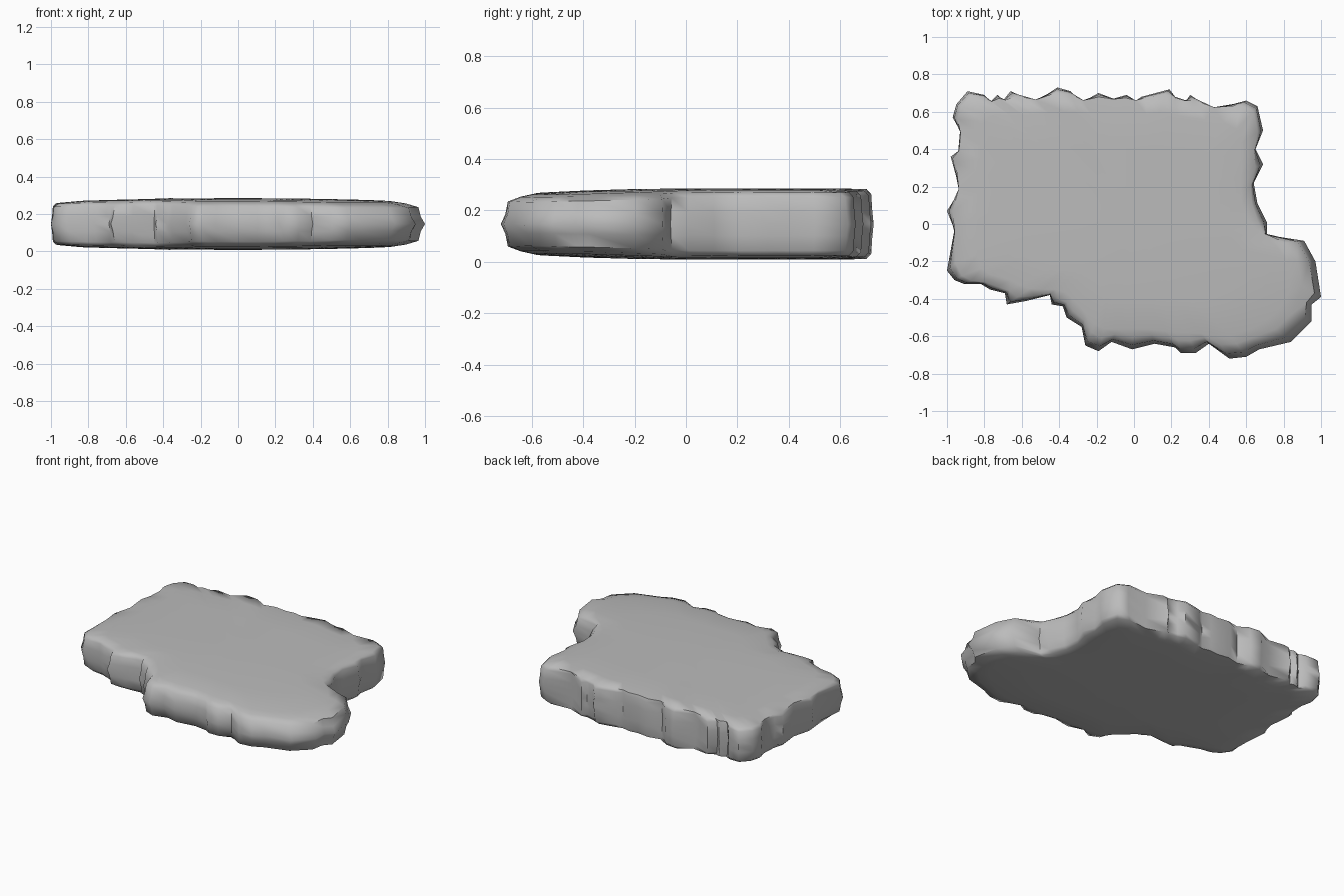
import bpy
import math
from mathutils import Vector

default = bpy.data.objects.get("Cube")
if default:
    bpy.data.objects.remove(default, do_unlink=True)

stone = bpy.data.materials.new("plain_grey")
stone.use_nodes = True
grey = (0.5, 0.5, 0.5, 1)
stone.diffuse_color = grey
stone.node_tree.nodes["Principled BSDF"].inputs["Base Color"].default_value = grey

# Ragged plan outline, clockwise from the back left corner
outline = [Vector(p) for p in (
    (-.97, .57), (-.95, .64), (-.89, .71), (-.80, .69), (-.77, .65), (-.73, .69),
    (-.70, .66), (-.66, .71), (-.53, .65), (-.41, .73), (-.34, .71), (-.28, .65),
    (-.19, .70), (-.11, .67), (-.04, .69), (.01, .66), (.04, .68), (.19, .72),
    (.22, .68), (.28, .66), (.30, .69), (.42, .61), (.60, .66), (.66, .63),
    (.69, .5), (.65, .4), (.69, .32), (.64, .22), (.66, .11), (.71, .01),
    (.71, -.06), (.91, -.09), (.97, -.2), (1, -.39), (.95, -.43), (.95, -.52),
    (.84, -.63), (.67, -.67), (.6, -.71), (.51, -.72), (.4, -.64), (.33, -.69),
    (.25, -.69), (.22, -.66), (.11, -.64), (-.01, -.67), (-.12, -.63), (-.19, -.68),
    (-.26, -.65), (-.28, -.55), (-.36, -.5), (-.38, -.44), (-.44, -.43), (-.45, -.38),
    (-.57, -.41), (-.68, -.43), (-.69, -.37), (-.77, -.35), (-.82, -.32), (-.91, -.32),
    (-.96, -.3), (-1, -.25), (-.96, -.03), (-1, .07), (-.93, .18), (-.98, .36),
    (-.94, .39), (-.93, .5))]
count = len(outline)
middle = 0.147


def smoothed(points):
    """Average each point with its neighbours along the closed outline."""
    return [(points[i - 1] + 2 * p + points[(i + 1) % count]) / 4
            for i, p in enumerate(points)]


def half_height(p):
    """Half thickness of the slab, thickest at the centre and the back."""
    front = max(0, -p.y)
    spike = math.exp(-((p.x + .38) ** 2 + (p.y - .7) ** 2) / .006)
    return .138 - .02 * p.x ** 2 - .05 * front ** 2 + .013 * spike


def roundness(p):
    """Sharp broken edge at the back and left, rounded edge at the front."""
    return min(1, max(.15, .5 - p.y + .4 * p.x))


soft = smoothed(smoothed(outline))


def ring(inset, height, soften):
    """One side of the slab's skin at a given inset and relative height."""
    result = []
    for p, s in zip(outline, soft):
        q = p.lerp(s, soften) * (1 - inset * roundness(p))
        result.append((q, half_height(q) * height))
    return result


# Cross-section of one half, from the waist to the flat face
half = [ring(.02, .35, .1), ring(.03, .8, .2), ring(.085, .94, .6)]
half += [[(s * k, half_height(s * k)) for s in soft] for k in (.86, .6, .3)]
waist = ring(0, 0, 0)
levels = [(r, -1) for r in reversed(half)] + [(waist, 1)] + [(r, 1) for r in half]

verts, faces = [], []
for points, side in levels:
    verts += [(q.x, q.y, middle + side * h) for q, h in points]
for level in range(len(levels) - 1):
    for i in range(count):
        j = (i + 1) % count
        a, b = level * count, (level + 1) * count
        faces.append((a + i, b + i, b + j, a + j))

# Close both broad faces with a fan
for side, start in ((-1, 0), (1, (len(levels) - 1) * count)):
    hub = len(verts)
    verts.append((0, 0, middle + side * half_height(Vector((0, 0)))))
    for i in range(count):
        tri = (hub, start + i, start + (i + 1) % count)
        faces.append(tri if side < 0 else tri[::-1])

mesh = bpy.data.meshes.new("ragged_slab")
mesh.from_pydata(verts, [], faces)
mesh.materials.append(stone)
mesh.validate()
mesh.update()
slab = bpy.data.objects.new("ragged_slab", mesh)
bpy.context.collection.objects.link(slab)

bpy.ops.object.select_all(action="DESELECT")
slab.select_set(True)
bpy.context.view_layer.objects.active = slab
bpy.ops.object.shade_smooth_by_angle(angle=math.radians(60))
